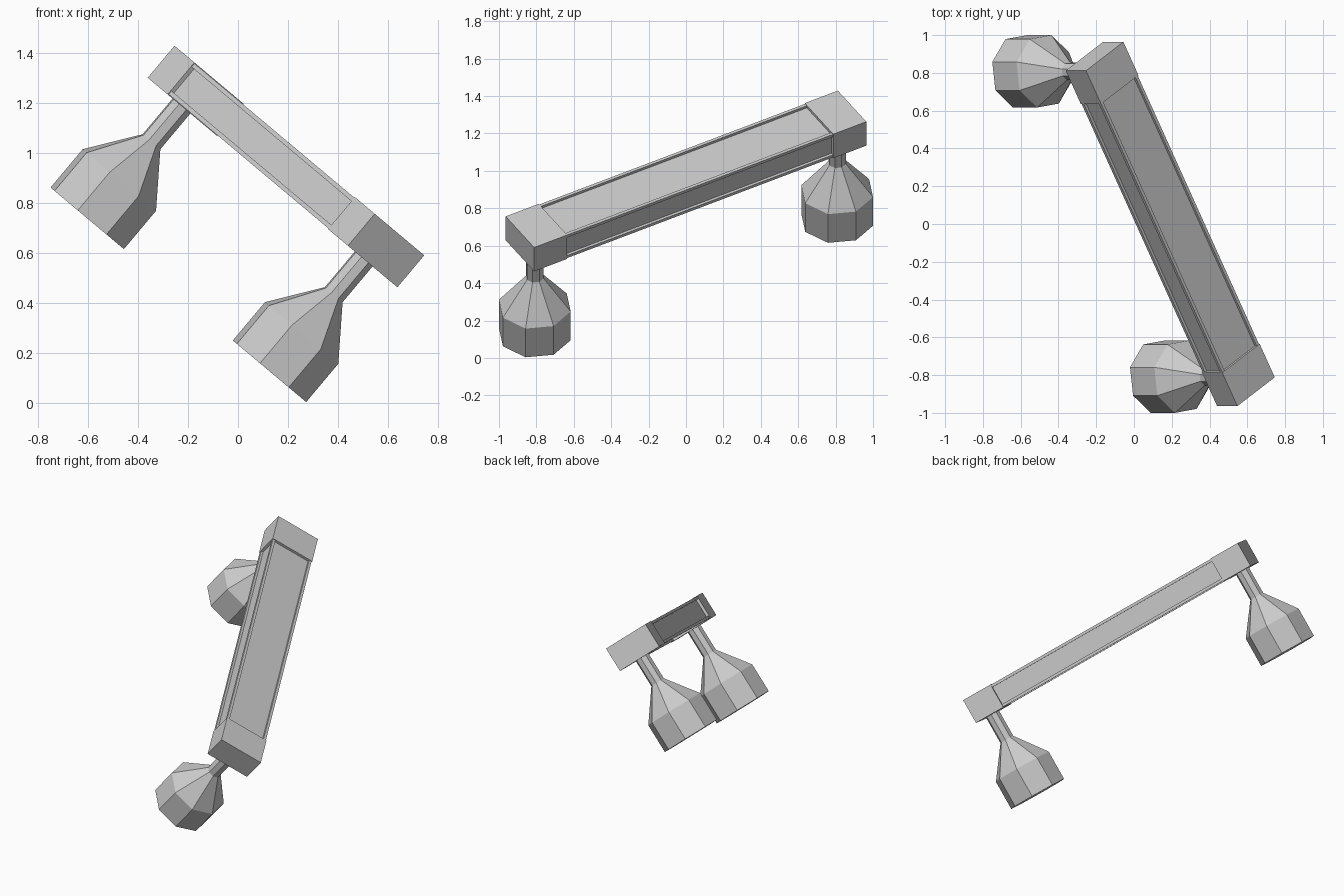
import bpy, bmesh
from math import radians, sin, cos, tau
from mathutils import Matrix

if "Cube" in bpy.data.objects:
    bpy.data.objects.remove(bpy.data.objects["Cube"])

# Single plain grey
grey = bpy.data.materials.new("plain grey")
grey.use_nodes = True
grey.diffuse_color = (0.6, 0.6, 0.6, 1)
grey.node_tree.nodes["Principled BSDF"].inputs["Base Color"].default_value = (0.6, 0.6, 0.6, 1)

# Handle frame: y runs along the bar, z from the feet up to the bar
PLACE = (Matrix.Rotation(radians(40), 4, 'Y')
         @ Matrix.Translation((-0.461, 0, 0.178))
         @ Matrix.Rotation(radians(30.5), 4, 'Z'))


def finish(name, bm):
    bmesh.ops.recalc_face_normals(bm, faces=bm.faces)
    mesh = bpy.data.meshes.new(name)
    bm.to_mesh(mesh)
    bm.free()
    mesh.materials.append(grey)
    obj = bpy.data.objects.new(name, mesh)
    obj.matrix_world = PLACE
    bpy.context.collection.objects.link(obj)


def box(name, centre, size):
    bm = bmesh.new()
    bmesh.ops.create_cube(bm, size=1, matrix=Matrix.Translation(centre)
                          @ Matrix.Diagonal((*size, 1)))
    finish(name, bm)


def lathe(name, y, profile, sides=8):
    bm = bmesh.new()
    rings = [[bm.verts.new((r * sin(tau * i / sides), y + r * cos(tau * i / sides), z))
              for i in range(sides)] for r, z in profile]
    for low, high in zip(rings, rings[1:]):
        for i in range(sides):
            j = (i + 1) % sides
            bm.faces.new((low[i], low[j], high[j], high[i]))
    bm.faces.new(rings[0])
    bm.faces.new(rings[-1])
    finish(name, bm)


MID = 0.67                    # height of the bar's centre line
BLOCK = (0.30, 0.205, 0.167)
BAR_W, BAR_H, RAIL, RECESS = 0.294, 0.161, 0.018, 0.015
SPAN = 1.66                   # bar length between the end blocks
FOOT = [(0.198, 0), (0.198, 0.2), (0.048, 0.4), (0.048, 0.6)]

# End blocks with a flared eight-sided foot under each
for label, side in (("front", -1), ("back", 1)):
    box(label + "_end_block", (0, side * 0.928, MID), BLOCK)
    lathe(label + "_foot", side * 0.938, FOOT)

# Recessed bar core framed by four corner rails
box("bar_core", (0, 0, MID), (BAR_W - 2 * RECESS, SPAN, BAR_H - 2 * RECESS))
for xn, sx in (("left", 1), ("right", -1)):
    for zn, sz in (("upper", 1), ("lower", -1)):
        box(f"{zn}_{xn}_rail",
            (sx * (BAR_W - RAIL) / 2, 0, MID + sz * (BAR_H - RAIL) / 2),
            (RAIL, SPAN, RAIL))
